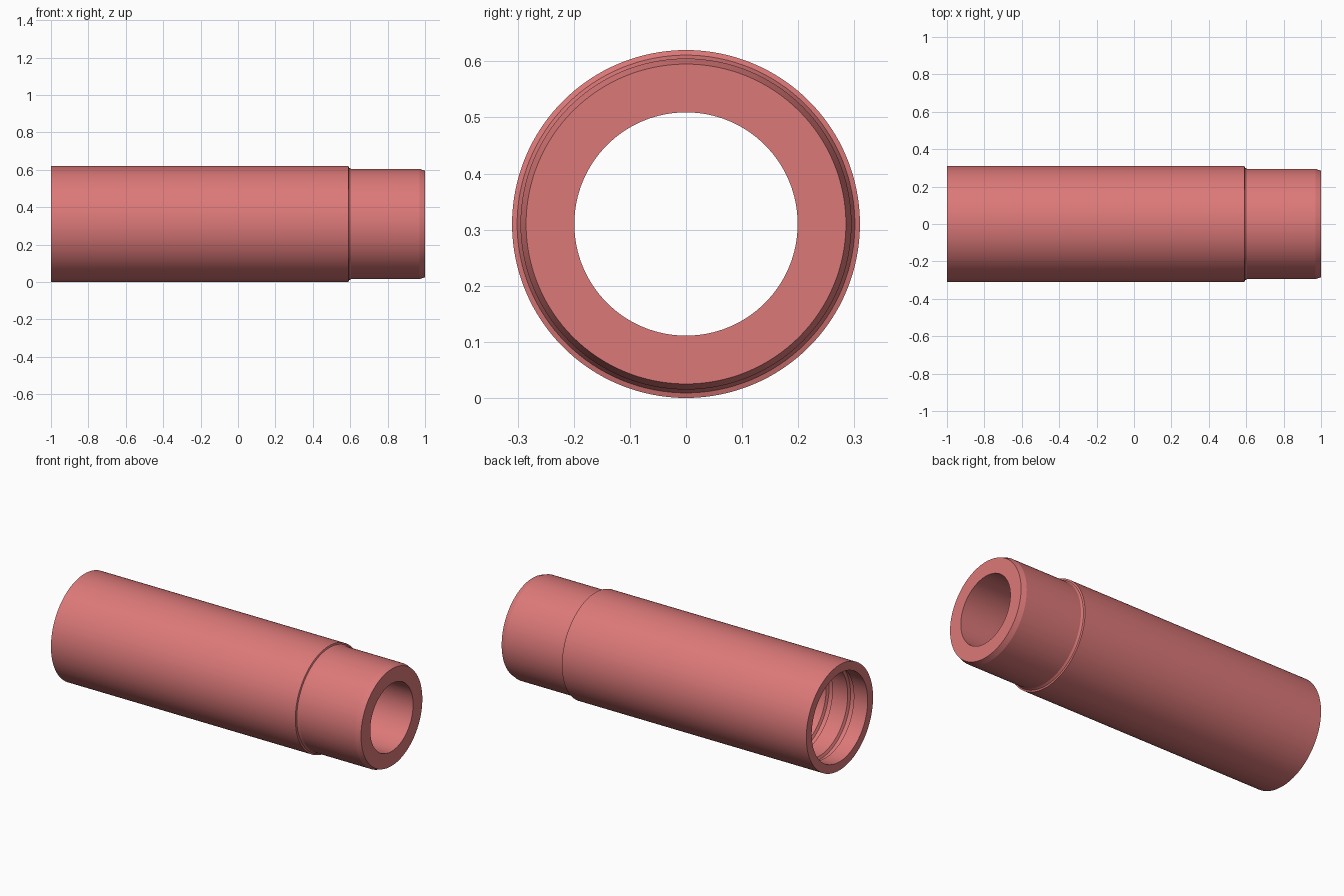
import bpy, bmesh, math

if "Cube" in bpy.data.objects:
    bpy.data.objects.remove(bpy.data.objects["Cube"])

SEGMENTS = 128
AXIS_Z = 0.31

# Closed cross-section (x, radius), spun around the tube axis
outer = [(-1.0, 0.31), (0.59, 0.31), (0.593, 0.301), (0.605, 0.295),
         (0.97, 0.295), (1.0, 0.285)]
bore = [(1.0, 0.199), (-0.60, 0.199)]


def groove(start, end, wall, depth):
    """Ring groove in the socket wall, from deep to shallow."""
    return [(end, wall), (end - 0.008, wall + depth),
            (start + 0.008, wall + depth), (start, wall)]


# Stepped socket at the left end with two seal grooves
WALL = 0.26
socket = [(-0.60, WALL)]
for start, end in ((-0.77, -0.73), (-0.91, -0.87)):
    socket += groove(start, end, WALL, 0.015)
socket.append((-1.0, WALL))

profile = outer + bore + socket

bm = bmesh.new()
rings = []
for x, r in profile:
    rings.append([bm.verts.new((x,
                                r * math.cos(2 * math.pi * i / SEGMENTS),
                                AXIS_Z + r * math.sin(2 * math.pi * i / SEGMENTS)))
                  for i in range(SEGMENTS)])
for k, a in enumerate(rings):
    b = rings[(k + 1) % len(rings)]
    for i in range(SEGMENTS):
        j = (i + 1) % SEGMENTS
        bm.faces.new((a[i], a[j], b[j], b[i]))
bmesh.ops.recalc_face_normals(bm, faces=bm.faces)

mesh = bpy.data.meshes.new("socketed_tube")
bm.to_mesh(mesh)
bm.free()
tube = bpy.data.objects.new("socketed_tube", mesh)
bpy.context.collection.objects.link(tube)

# Red finish
mat = bpy.data.materials.new("red_finish")
mat.diffuse_color = (0.72, 0.19, 0.19, 1.0)
mat.use_nodes = True
mat.node_tree.nodes["Principled BSDF"].inputs["Base Color"].default_value = mat.diffuse_color
mesh.materials.append(mat)

bpy.context.view_layer.objects.active = tube
tube.select_set(True)
bpy.ops.object.shade_smooth_by_angle(angle=math.radians(15))
